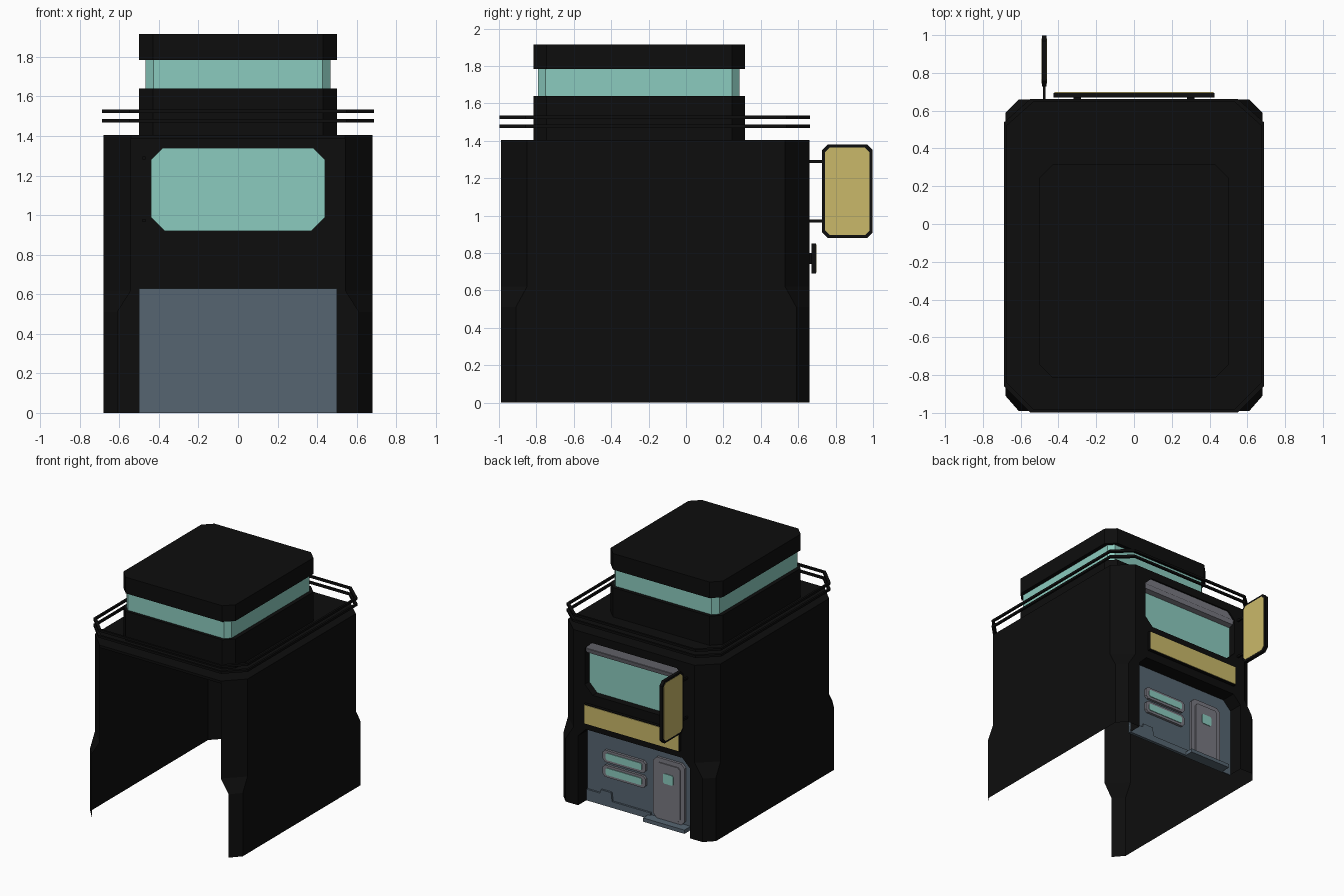
import bpy, bmesh
from mathutils import Vector

if "Cube" in bpy.data.objects:
    bpy.data.objects.remove(bpy.data.objects["Cube"])


def mat(name, r, g, b):
    m = bpy.data.materials.new(name)
    m.diffuse_color = (r, g, b, 1)
    m.use_nodes = True
    m.node_tree.nodes["Principled BSDF"].inputs["Base Color"].default_value = m.diffuse_color
    return m


BLACK = mat("matte black", 0.004, 0.004, 0.004)
TEAL = mat("teal glass", 0.26, 0.60, 0.52)
SLATE = mat("slate panel", 0.093, 0.13, 0.165)
GREY = mat("mid grey trim", 0.19, 0.19, 0.22)
YELLOW = mat("sign yellow", 0.59, 0.485, 0.144)


def finish(name, bm, *mats):
    bmesh.ops.recalc_face_normals(bm, faces=bm.faces)
    me = bpy.data.meshes.new(name)
    bm.to_mesh(me)
    bm.free()
    ob = bpy.data.objects.new(name, me)
    bpy.context.collection.objects.link(ob)
    for m in mats:
        me.materials.append(m)
    return ob


def prism(name, pts, axis, a, b, *mats):
    """Extrude a 2D outline along an axis from a to b; second material goes on the end caps."""
    put = {"x": lambda p, t: (t, p[0], p[1]),
           "y": lambda p, t: (p[0], t, p[1]),
           "z": lambda p, t: (p[0], p[1], t)}[axis]
    bm = bmesh.new()
    lo = [bm.verts.new(put(p, a)) for p in pts]
    hi = [bm.verts.new(put(p, b)) for p in pts]
    n = len(pts)
    for ring in (lo, hi):
        bm.faces.new(ring).material_index = len(mats) - 1
    for i in range(n):
        j = (i + 1) % n
        bm.faces.new((lo[i], lo[j], hi[j], hi[i]))
    return finish(name, bm, *mats)


def octagon(x0, x1, y0, y1, c):
    return [(x0 + c, y0), (x1 - c, y0), (x1, y0 + c), (x1, y1 - c),
            (x1 - c, y1), (x0 + c, y1), (x0, y1 - c), (x0, y0 + c)]


def box(name, x0, x1, y0, y1, z0, z1, m):
    return prism(name, [(x0, y0), (x1, y0), (x1, y1), (x0, y1)], "z", z0, z1, m)


BACK, PANEL = 0.66, 0.54

# Outer shell: chamfered sides, open at the front, tapering chamfer at mid height
bm = bmesh.new()
for s in (1, -1):
    rings = []
    for z, cx, cy in ((0, 0.61, 0.08), (0.51, 0.61, 0.08), (0.62, 0.54, 0.14), (1.405, 0.54, 0.14)):
        path = [(cx, -0.99), (0.68, -0.99 + cy), (0.68, BACK - cy + 0.01), (cx, BACK), (0.5, BACK)]
        rings.append([bm.verts.new((s * x, y, z)) for x, y in path])
    for r0, r1 in zip(rings, rings[1:]):
        for i in range(4):
            bm.faces.new((r0[i], r0[i + 1], r1[i + 1], r1[i]))
finish("outer_shell", bm, BLACK)

# Roof slab
roof = [(0.54, -0.99), (0.68, -0.85), (0.68, 0.53), (0.54, BACK)]
roof += [(-x, y) for x, y in reversed(roof)]
prism("roof", roof, "z", 1.385, 1.405, BLACK)

# Back wall sheet with an eight-sided window opening and window reveal
glass = [(-0.37, 0.92), (0.37, 0.92), (0.44, 0.99), (0.44, 1.28),
         (0.38, 1.34), (-0.38, 1.34), (-0.44, 1.28), (-0.44, 0.99)]
bm = bmesh.new()
arch = [(0.5, 0.56), (0.43, 0.63), (-0.43, 0.63), (-0.5, 0.56)]


def loop(pts):
    vs = [bm.verts.new((x, BACK, z)) for x, z in pts]
    return [bm.edges.new((vs[i], vs[(i + 1) % len(vs)])) for i in range(len(vs))]


outer = loop([(-0.5, 1.405), (0.5, 1.405)] + arch)
inner = loop(glass)
bmesh.ops.triangle_fill(bm, edges=outer + inner, use_beauty=True)
ext = bmesh.ops.extrude_edge_only(bm, edges=inner)
for v in ext["geom"]:
    if isinstance(v, bmesh.types.BMVert):
        v.co.y = 0.60
finish("back_wall", bm, BLACK)

# Doorway reveal leading to the recessed slate panel
bm = bmesh.new()
path = [(0.5, 0)] + arch + [(-0.5, 0)]
for p, q in zip(path, path[1:]):
    bm.faces.new([bm.verts.new(c) for c in ((p[0], BACK, p[1]), (q[0], BACK, q[1]),
                                            (q[0], PANEL, q[1]), (p[0], PANEL, p[1]))])
finish("doorway_reveal", bm, BLACK)
box("entrance_panel", -0.5, 0.5, PANEL - 0.01, PANEL, 0, 0.63, SLATE)

# Stepped skirting on the panel
prism("skirting", [(0.5, 0), (0.5, 0.09), (0.38, 0.09), (0.37, 0.12), (0.28, 0.12), (0.27, 0.05),
                   (-0.07, 0.05), (-0.07, 0)], "y", PANEL, PANEL + 0.015, SLATE)

# Door, its inner leaf, window and step
prism("door_frame", octagon(-0.38, -0.10, 0.03, 0.52, 0.03), "y", PANEL, PANEL + 0.02, GREY)
prism("door_leaf", octagon(-0.345, -0.135, 0.05, 0.485, 0.02), "y", PANEL + 0.02, PANEL + 0.028, GREY)
prism("door_window", octagon(-0.285, -0.195, 0.33, 0.41, 0.01), "y", PANEL + 0.028, PANEL + 0.033, TEAL)
box("door_step", -0.42, -0.05, PANEL, PANEL + 0.08, 0, 0.03, SLATE)

# Two slot windows
for i, z in enumerate((0.285, 0.405)):
    prism(f"slot_frame_{i}", octagon(-0.03, 0.35, z - 0.048, z + 0.048, 0.02), "y", PANEL, PANEL + 0.02, GREY)
    prism(f"slot_glass_{i}", octagon(0.0, 0.32, z - 0.028, z + 0.028, 0.01), "y", PANEL + 0.02, PANEL + 0.025, TEAL)

# Large upper window and shutter housing
prism("upper_window", glass, "y", 0.595, 0.603, TEAL)
prism("shutter_top", [(-0.44, 1.28), (0.44, 1.28), (0.38, 1.34), (-0.38, 1.34)], "y", 0.61, 0.648, GREY)
prism("shutter_lip", [(0.605, 1.28), (0.655, 1.28), (0.645, 1.245), (0.605, 1.235)], "x", -0.435, 0.435, GREY)

# Fascia board over the entrance
box("fascia_board", -0.425, 0.425, 0.67, 0.694, 0.69, 0.85, BLACK)
box("fascia_face", -0.42, 0.42, 0.694, 0.698, 0.695, 0.845, YELLOW)
for x in (-0.3, 0.3):
    box("fascia_mount", x - 0.02, x + 0.02, 0.655, 0.672, 0.74, 0.80, BLACK)

# Projecting blade sign with struts
prism("blade_sign_frame", octagon(0.727, 0.998, 0.88, 1.38, 0.03), "x", -0.488, -0.462, BLACK)
prism("blade_sign_faces", octagon(0.743, 0.982, 0.896, 1.364, 0.025), "x", -0.490, -0.460, YELLOW)
for z in (0.972, 1.288):
    box("sign_strut", -0.482, -0.468, 0.65, 0.73, z - 0.008, z + 0.008, BLACK)

# Upper storey: base block, light band and cap
prism("upper_block", octagon(-0.5, 0.5, -0.815, 0.315, 0.07), "z", 1.40, 1.64, BLACK)
prism("light_band", octagon(-0.468, 0.468, -0.79, 0.285, 0.04), "z", 1.64, 1.785, TEAL)
prism("roof_cap", octagon(-0.5, 0.5, -0.815, 0.315, 0.07), "z", 1.785, 1.915, BLACK)

# Twin rails running round the roof edge
rail = [(0.54, -0.99), (0.68, -0.85), (0.68, 0.53), (0.54, 0.655)]
rail += [(-x, y) for x, y in reversed(rail)]
cen = Vector((0, -0.16))
for k, z in enumerate((1.477, 1.526)):
    bm = bmesh.new()
    rings = []
    for x, y in rail:
        sx, sy = (1 if x > 0 else -1), (1 if y > cen.y else -1)
        rings.append([bm.verts.new((x + sx * d, y + sy * d, z + h))
                      for d, h in ((0.008, -0.009), (0.008, 0.009), (-0.008, 0.009), (-0.008, -0.009))])
    for i in range(len(rings)):
        r0, r1 = rings[i], rings[(i + 1) % len(rings)]
        for j in range(4):
            m = (j + 1) % 4
            bm.faces.new((r0[j], r0[m], r1[m], r1[j]))
    finish(f"roof_rail_{k}", bm, BLACK)
